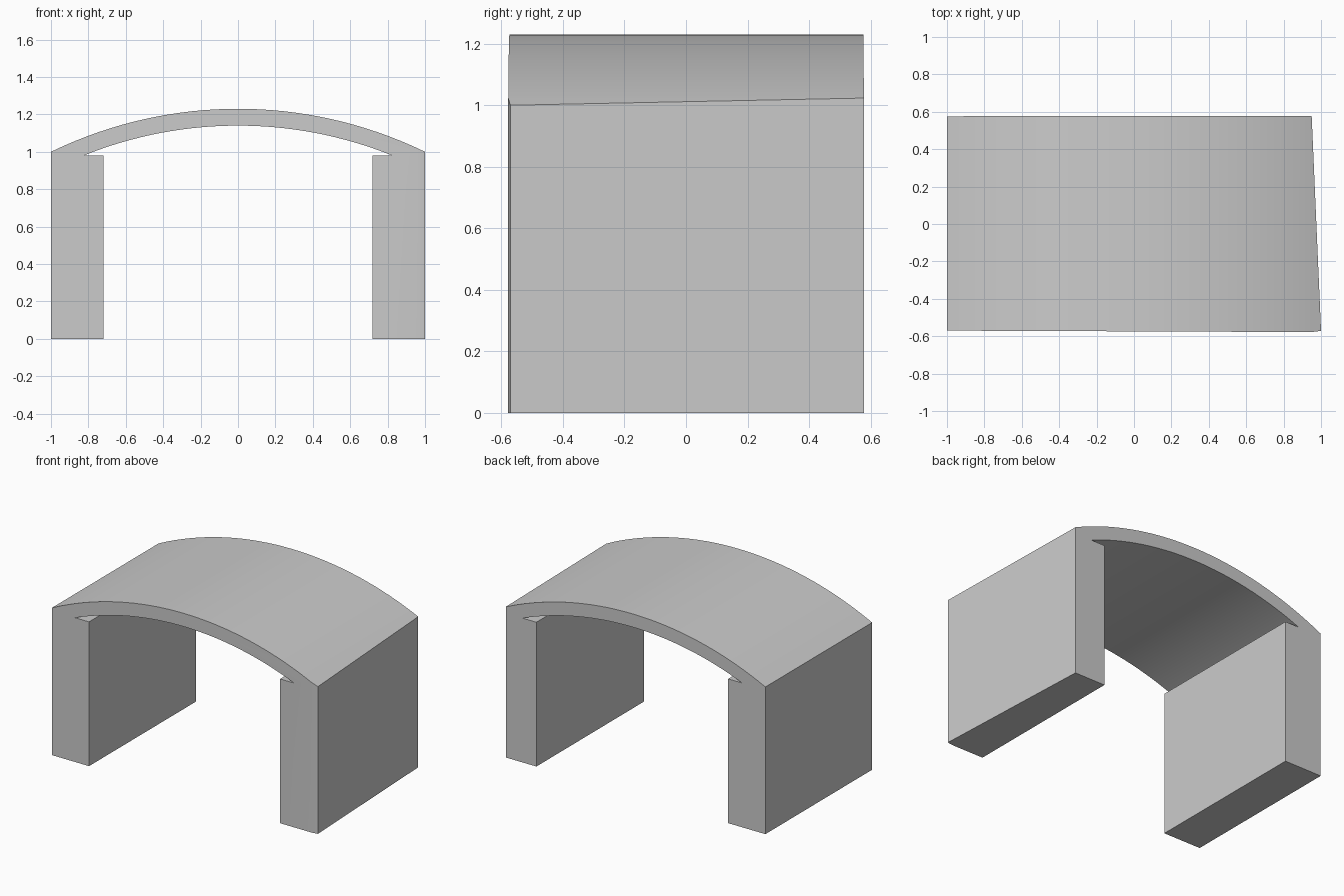
import bpy, bmesh
from math import sqrt
from mathutils import Vector

if "Cube" in bpy.data.objects:
    bpy.data.objects.remove(bpy.data.objects["Cube"])


def arc(x0, x1, top, half, rise, n=32):
    """Points on a circular arc of given crown height, half span and rise."""
    r = (half * half + rise * rise) / (2 * rise)
    xs = [x0 + (x1 - x0) * i / n for i in range(n + 1)]
    return [(x, top - r + sqrt(r * r - x * x)) for x in xs]


# Front outline: outer walls and roof arc, piers, notches and inner arc
outline = [(-1, 0)] + arc(-1, 1, 1.23, 1, 0.23)
outline += [(1, 0), (0.72, 0), (0.72, 0.98)]
outline += arc(0.825, -0.825, 1.14, 0.825, 0.16)
outline += [(-0.72, 0.98), (-0.72, 0)]

# Extrude the outline along y, with very slightly splayed ends
bm = bmesh.new()
front = [bm.verts.new((x, -0.574 - 0.004 * x, z)) for x, z in outline]
back = [bm.verts.new((x, 0.577 + 0.001 * x, z)) for x, z in outline]
bm.faces.new(front)
bm.faces.new(back[::-1])
for i in range(len(front)):
    j = (i + 1) % len(front)
    bm.faces.new((front[j], front[i], back[i], back[j]))
bmesh.ops.recalc_face_normals(bm, faces=bm.faces)

# Trim the right side: skewed outer wall, then the shallow front corner
for (ax, ay), (bx, by) in (((1, -0.571), (0.95, 0.578)), ((0.95, -0.578), (1, -0.571))):
    normal = Vector((by - ay, ax - bx, 0))
    geom = bm.verts[:] + bm.edges[:] + bm.faces[:]
    bmesh.ops.bisect_plane(bm, geom=geom, dist=1e-6, plane_co=(ax, ay, 0),
                           plane_no=normal, clear_outer=True)
    rim = [e for e in bm.edges if e.is_boundary]
    bmesh.ops.holes_fill(bm, edges=rim, sides=0)
bmesh.ops.recalc_face_normals(bm, faces=bm.faces)

mesh = bpy.data.meshes.new("arched_vault")
bm.to_mesh(mesh)
bm.free()
vault = bpy.data.objects.new("arched_vault", mesh)
bpy.context.collection.objects.link(vault)
bpy.context.view_layer.objects.active = vault
vault.select_set(True)
bpy.ops.object.shade_smooth_by_angle(angle=0.2)
